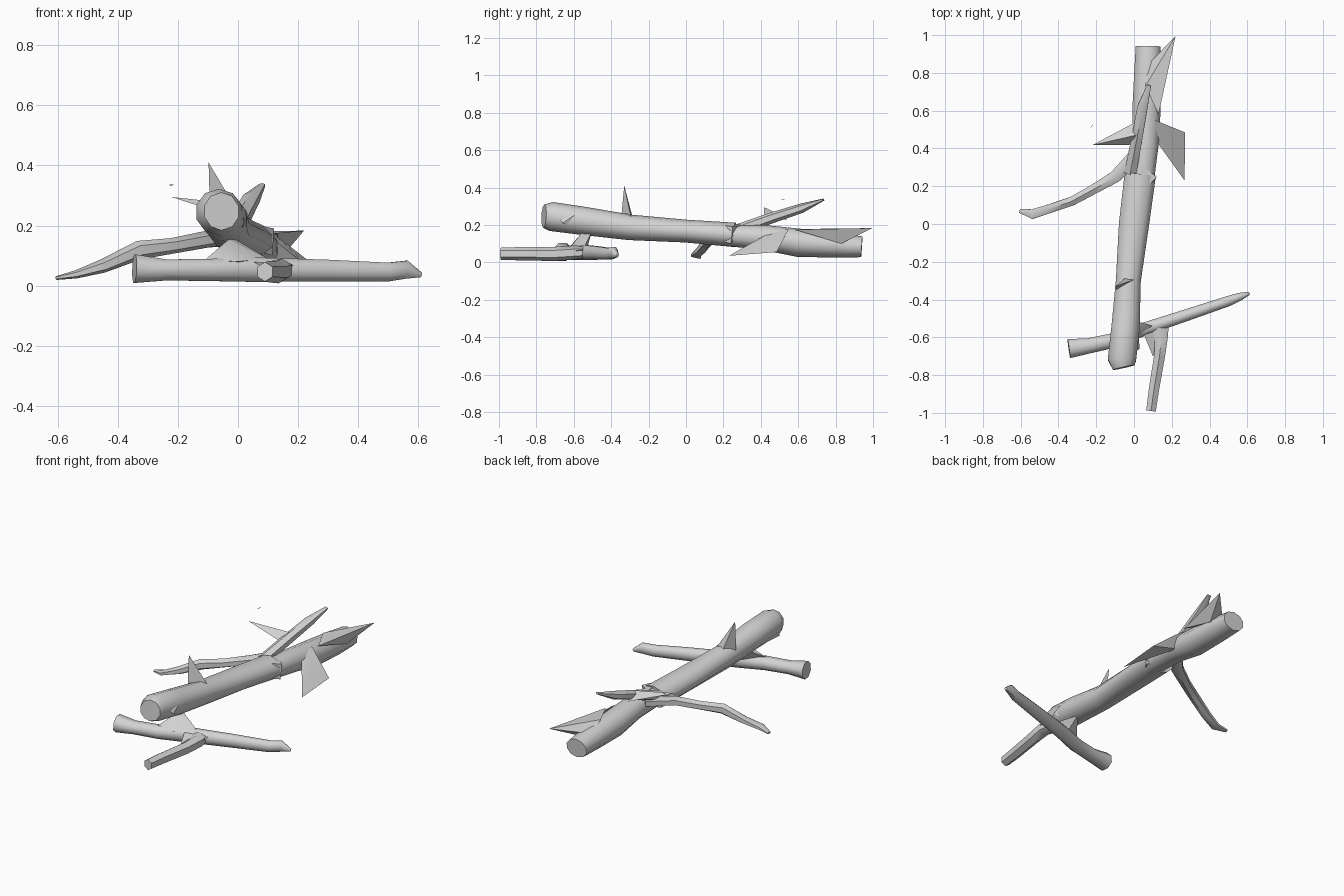
import bpy, bmesh, math
from mathutils import Vector

bark = bpy.data.materials.new("grey_bark")
bark.diffuse_color = (0.65, 0.65, 0.65, 1)


def finish(bm, name, angle):
    bmesh.ops.recalc_face_normals(bm, faces=bm.faces)
    me = bpy.data.meshes.new(name)
    bm.to_mesh(me)
    bm.free()
    ob = bpy.data.objects.new(name, me)
    bpy.context.collection.objects.link(ob)
    me.materials.append(bark)
    bpy.ops.object.select_all(action='DESELECT')
    ob.select_set(True)
    bpy.context.view_layer.objects.active = ob
    bpy.ops.object.shade_smooth_by_angle(angle=math.radians(angle))
    return ob


def limb(name, stations, sides=8):
    """Capped tube through (x, y, z, half width, half height) stations."""
    bm = bmesh.new()
    pts = [Vector(s[:3]) for s in stations]
    rings = []
    for i, s in enumerate(stations):
        t = (pts[min(i + 1, len(pts) - 1)] - pts[max(i - 1, 0)]).normalized()
        side = t.cross(Vector((0, 0, 1))).normalized()
        up = side.cross(t)
        ring = []
        for k in range(sides):
            a = 2 * math.pi * (k + 0.5) / sides
            ring.append(bm.verts.new(pts[i] + side * math.cos(a) * s[3] * 1.05
                                     + up * math.sin(a) * s[4] * 1.05))
        rings.append(ring)
    for a, b in zip(rings, rings[1:]):
        for k in range(sides):
            j = (k + 1) % sides
            bm.faces.new((a[k], a[j], b[j], b[k]))
    bm.faces.new(rings[0])
    bm.faces.new(rings[-1])
    return finish(bm, name, 50)


def splinter(name, points):
    """Sharp broken shard: the hull of a few points."""
    bm = bmesh.new()
    for p in points:
        bm.verts.new(p)
    bmesh.ops.convex_hull(bm, input=bm.verts)
    return finish(bm, name, 30)


# fallen trunk: thick front length and thinner broken back length
limb("trunk_front", [
    (-0.055, -0.76, 0.247, 0.058, 0.06),
    (-0.064, -0.72, 0.245, 0.075, 0.074),
    (-0.045, -0.55, 0.222, 0.075, 0.072),
    (-0.03, -0.30, 0.187, 0.066, 0.065),
    (0.0, 0.0, 0.167, 0.08, 0.058),
    (0.033, 0.26, 0.147, 0.083, 0.062)], 10)
limb("trunk_back", [
    (0.04, 0.18, 0.147, 0.06, 0.052),
    (0.062, 0.42, 0.132, 0.068, 0.064),
    (0.066, 0.60, 0.105, 0.075, 0.072),
    (0.073, 0.80, 0.092, 0.072, 0.064),
    (0.075, 0.94, 0.083, 0.066, 0.053)], 10)
splinter("trunk_collar", [(0.04, 0.31, 0.20), (0.12, 0.25, 0.19), (0.115, 0.24, 0.10),
                          (0.03, 0.15, 0.21), (0.05, 0.15, 0.12)])

# branch resting on the ground at the left
limb("left_branch", [
    (-0.605, 0.07, 0.025, 0.012, 0.006),
    (-0.54, 0.052, 0.037, 0.028, 0.013),
    (-0.45, 0.08, 0.065, 0.026, 0.022),
    (-0.33, 0.12, 0.118, 0.026, 0.03),
    (-0.22, 0.18, 0.132, 0.028, 0.025),
    (-0.10, 0.25, 0.155, 0.035, 0.027),
    (0.02, 0.37, 0.165, 0.045, 0.03)], 6)

# branch rising along the trunk
limb("upper_branch", [
    (-0.02, 0.27, 0.17, 0.035, 0.03),
    (0.015, 0.45, 0.235, 0.032, 0.028),
    (0.045, 0.62, 0.29, 0.03, 0.024),
    (0.08, 0.735, 0.335, 0.012, 0.006)], 6)

# broken shards on the trunk
splinter("top_spike", [(-0.098, -0.33, 0.41), (-0.092, -0.35, 0.20),
                       (0.015, -0.29, 0.22), (-0.04, -0.28, 0.22)])
splinter("left_spike", [(-0.222, 0.417, 0.295), (0.01, 0.42, 0.22),
                        (0.01, 0.54, 0.23), (0.01, 0.47, 0.27)])
splinter("right_spike", [(0.268, 0.23, 0.035), (0.27, 0.485, 0.055),
                         (0.11, 0.55, 0.18), (0.11, 0.45, 0.16), (0.11, 0.50, 0.09)])
splinter("end_spike", [(0.22, 0.995, 0.183), (0.06, 0.73, 0.18), (0.05, 0.82, 0.13),
                       (0.15, 0.83, 0.10), (0.13, 0.58, 0.175)])
splinter("loose_chip", [(-0.232, 0.51, 0.335), (-0.215, 0.53, 0.336),
                        (-0.222, 0.517, 0.332), (-0.22, 0.52, 0.337)])
splinter("front_knot", [(0.025, -0.60, 0.25), (0.03, -0.66, 0.21),
                        (-0.02, -0.70, 0.28), (-0.01, -0.56, 0.17)])

# fallen limb lying across the front
limb("cross_branch", [
    (-0.345, -0.66, 0.056, 0.052, 0.049),
    (-0.24, -0.645, 0.052, 0.042, 0.036),
    (-0.10, -0.615, 0.052, 0.04, 0.038),
    (0.05, -0.558, 0.053, 0.036, 0.042),
    (0.30, -0.475, 0.05, 0.032, 0.037),
    (0.50, -0.408, 0.045, 0.028, 0.032),
    (0.56, -0.385, 0.053, 0.022, 0.031),
    (0.61, -0.367, 0.035, 0.008, 0.008)], 8)
limb("front_fork", [
    (0.09, -0.99, 0.046, 0.028, 0.031),
    (0.105, -0.88, 0.046, 0.03, 0.034),
    (0.135, -0.70, 0.045, 0.032, 0.036),
    (0.145, -0.60, 0.052, 0.038, 0.036),
    (0.12, -0.53, 0.055, 0.05, 0.03)], 6)
splinter("fork_web", [(0.05, -0.58, 0.08), (0.185, -0.54, 0.07), (0.17, -0.66, 0.05),
                      (0.10, -0.70, 0.05), (0.12, -0.50, 0.05)])
splinter("cross_stub", [(-0.02, -0.505, 0.16), (-0.03, -0.56, 0.155), (-0.11, -0.62, 0.085),
                        (0.10, -0.54, 0.09), (0.0, -0.62, 0.08), (0.02, -0.53, 0.07)])
